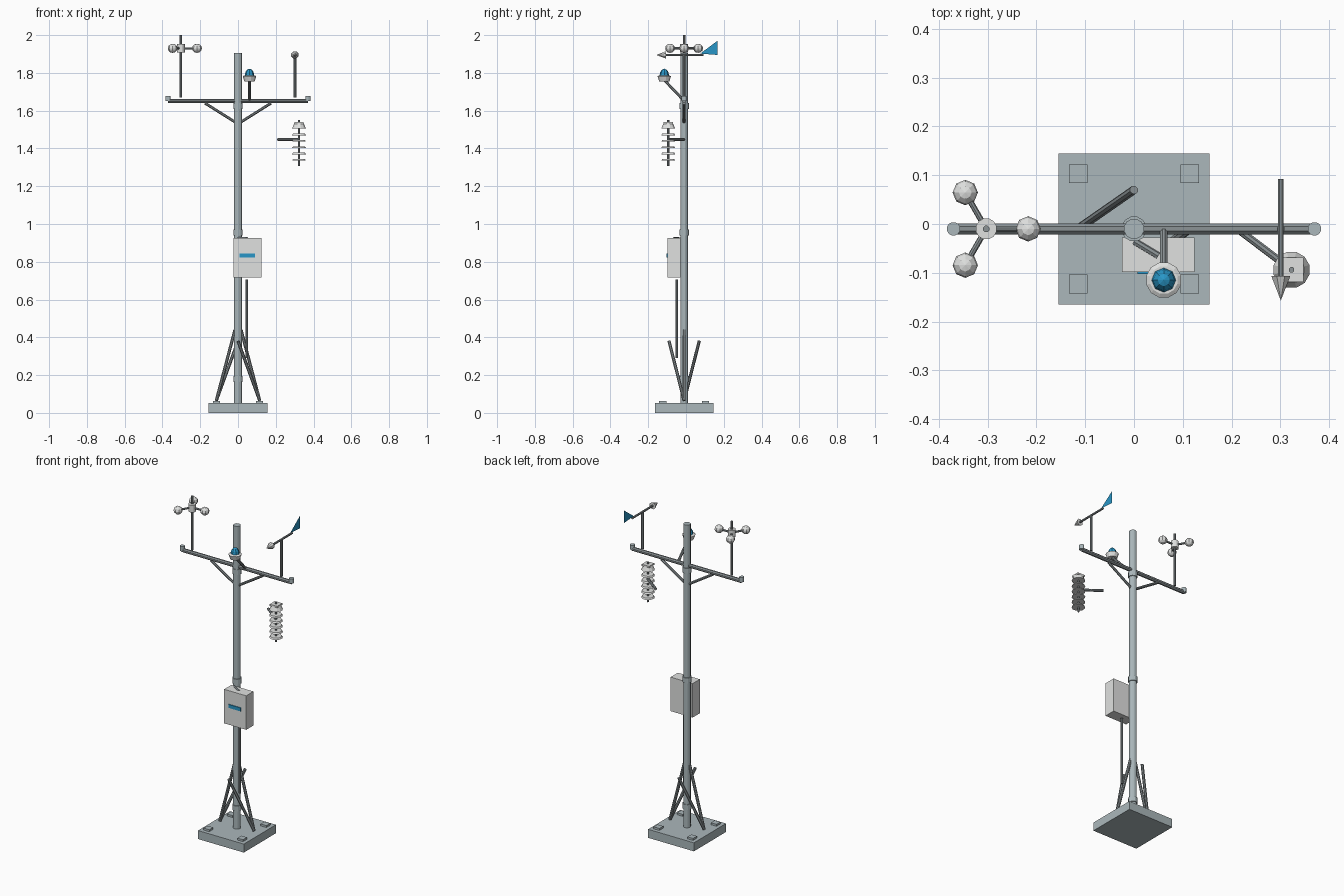
import bpy, bmesh, math
from mathutils import Vector, Matrix

if "Cube" in bpy.data.objects:
    bpy.data.objects.remove(bpy.data.objects["Cube"])


def lin(c):
    return c / 12.92 if c <= 0.04045 else ((c + 0.055) / 1.055) ** 2.4


def material(name, r, g, b):
    m = bpy.data.materials.new(name)
    m.diffuse_color = (lin(r), lin(g), lin(b), 1)
    m.use_nodes = True
    m.node_tree.nodes["Principled BSDF"].inputs["Base Color"].default_value = m.diffuse_color
    return m


STEEL = material("galvanised_grey", 0.67, 0.72, 0.735)
DARK = material("mid_grey_metal", 0.55, 0.58, 0.59)
WHITE = material("off_white", 0.88, 0.885, 0.88)
BLUE = material("signal_blue", 0.16, 0.59, 0.78)
CY = -0.01  # pole axis in y


def finish(name, bm, mat):
    me = bpy.data.meshes.new(name)
    bm.to_mesh(me)
    bm.free()
    me.materials.append(mat)
    ob = bpy.data.objects.new(name, me)
    bpy.context.collection.objects.link(ob)
    return ob


def tube(name, a, b, r, mat, r2=None, sides=8):
    """Cylinder or cone from point a (radius r) to point b (radius r2)."""
    a, b = Vector(a), Vector(b)
    d = b - a
    rot = Vector((0, 0, 1)).rotation_difference(d).to_matrix().to_4x4()
    turn = Matrix.Rotation(math.pi / sides, 4, 'Z')
    bm = bmesh.new()
    bmesh.ops.create_cone(bm, cap_ends=True, segments=sides, radius1=r,
                          radius2=r if r2 is None else r2, depth=d.length,
                          matrix=Matrix.Translation((a + b) / 2) @ rot @ turn)
    return finish(name, bm, mat)


def box(name, lo, hi, mat):
    lo, hi = Vector(lo), Vector(hi)
    bm = bmesh.new()
    bmesh.ops.create_cube(bm, size=1, matrix=Matrix.Translation((lo + hi) / 2)
                          @ Matrix.Diagonal((*(hi - lo), 1)))
    return finish(name, bm, mat)


def ball(name, c, r, mat, squash=1.0, rings=6, cut=False):
    bm = bmesh.new()
    bmesh.ops.create_uvsphere(bm, u_segments=8, v_segments=rings, radius=r)
    if cut:  # keep the upper half only
        bmesh.ops.bisect_plane(bm, geom=bm.verts[:] + bm.edges[:] + bm.faces[:],
                               plane_co=(0, 0, 0), plane_no=(0, 0, -1), clear_outer=True)
    bmesh.ops.transform(bm, verts=bm.verts, matrix=Matrix.Translation(c)
                        @ Matrix.Diagonal((1, 1, squash, 1)))
    return finish(name, bm, mat)


# Base slab with four anchor pads
box("base_slab", (-0.155, CY - 0.155, 0), (0.155, CY + 0.155, 0.052), STEEL)
for sx in (-1, 1):
    for sy in (-1, 1):
        x, y = sx * 0.114, CY + sy * 0.113
        box("anchor_pad", (x - 0.019, y - 0.019, 0.05), (x + 0.019, y + 0.019, 0.064), STEEL)

# Pole and collars
tube("pole", (0, CY, 0.05), (0, CY, 1.904), 0.021, STEEL, sides=12)
for z in (0.18, 0.955, 1.625):
    tube("pole_collar", (0, CY, z - 0.016), (0, CY, z + 0.016), 0.026, STEEL, sides=12)

# Foot struts: one pair to the pole, one pair splayed front and back
for s in (-1, 1):
    tube("foot_strut", (s * 0.115, CY, 0.065), (s * 0.016, CY, 0.44), 0.009, DARK)
    tube("splayed_strut", (s * 0.115, CY, 0.065), (0, CY - s * 0.08, 0.38), 0.009, DARK)

# Control box, label plate, bracket and cable
box("control_box", (-0.025, -0.098, 0.717), (0.124, -0.028, 0.925), WHITE)
box("box_label", (0.007, -0.103, 0.822), (0.09, -0.097, 0.843), BLUE)
tube("box_bracket", (0, -0.035, 0.922), (0.05, -0.065, 0.922), 0.008, DARK)
tube("cable", (0.047, -0.048, 0.29), (0.047, -0.048, 0.707), 0.007, DARK)

# Cross arm with end caps and braces
tube("cross_arm", (-0.37, CY, 1.652), (0.37, CY, 1.652), 0.012, DARK)
for s in (-1, 1):
    tube("arm_end_cap", (s * 0.37, CY, 1.65), (s * 0.37, CY, 1.678), 0.014, STEEL, sides=12)
    tube("arm_brace", (0, CY, 1.53), (s * 0.175, CY, 1.64), 0.008, DARK)

# Cup anemometer
AX = -0.303
tube("anemometer_mast", (AX, CY, 1.67), (AX, CY, 2.0), 0.007, DARK)
tube("anemometer_hub", (AX, CY, 1.908), (AX, CY, 1.952), 0.022, WHITE, sides=12)
for k in range(3):
    a = k * math.tau / 3
    p = (AX + 0.086 * math.cos(a), CY + 0.086 * math.sin(a), 1.93)
    tube("cup_arm", (AX, CY, 1.93), p, 0.006, DARK)
    ball("wind_cup", p, 0.026, WHITE, 0.92)

# Wind vane
VX = 0.301
tube("vane_mast", (VX, CY, 1.67), (VX, CY, 1.895), 0.008, DARK)
tube("vane_rod", (VX, -0.12, 1.895), (VX, 0.092, 1.895), 0.0065, DARK)
tube("vane_point", (VX, -0.107, 1.895), (VX, -0.157, 1.895), 0.021, WHITE, r2=0.0)
bm = bmesh.new()
bm.faces.new([bm.verts.new((VX, y, z)) for y, z in
              ((0.075, 1.902), (0.167, 1.895), (0.167, 1.97))])
finish("vane_fin", bm, BLUE)

# Light sensor on a slanted arm
SX, SY = 0.061, -0.115
tube("sensor_arm", (SX, CY, 1.652), (SX, SY, 1.762), 0.008, DARK)
tube("sensor_body", (SX, SY, 1.755), (SX, SY, 1.782), 0.028, WHITE, r2=0.037, sides=12)
tube("sensor_ring", (SX, SY, 1.782), (SX, SY, 1.787), 0.037, WHITE, r2=0.029, sides=12)
ball("sensor_dome", (SX, SY, 1.786), 0.025, BLUE, 1.45, cut=True)

# Louvred thermometer shield on a side arm
TX, TY = 0.323, -0.094
tube("shield_arm", (0.212, CY, 1.447), (TX, TY, 1.447), 0.008, DARK)
tube("shield_rod", (TX, TY, 1.307), (TX, TY, 1.55), 0.006, DARK)
for k in range(5):
    z = 1.335 + k * 0.0335
    tube("shield_louvre", (TX, TY, z), (TX, TY, z + 0.009), 0.038, WHITE, r2=0.033, sides=12)
tube("shield_cap", (TX, TY, 1.506), (TX, TY, 1.533), 0.038, WHITE, r2=0.026, sides=12)
box("shield_top", (TX - 0.025, TY - 0.025, 1.53), (TX + 0.025, TY + 0.025, 1.54), WHITE)
